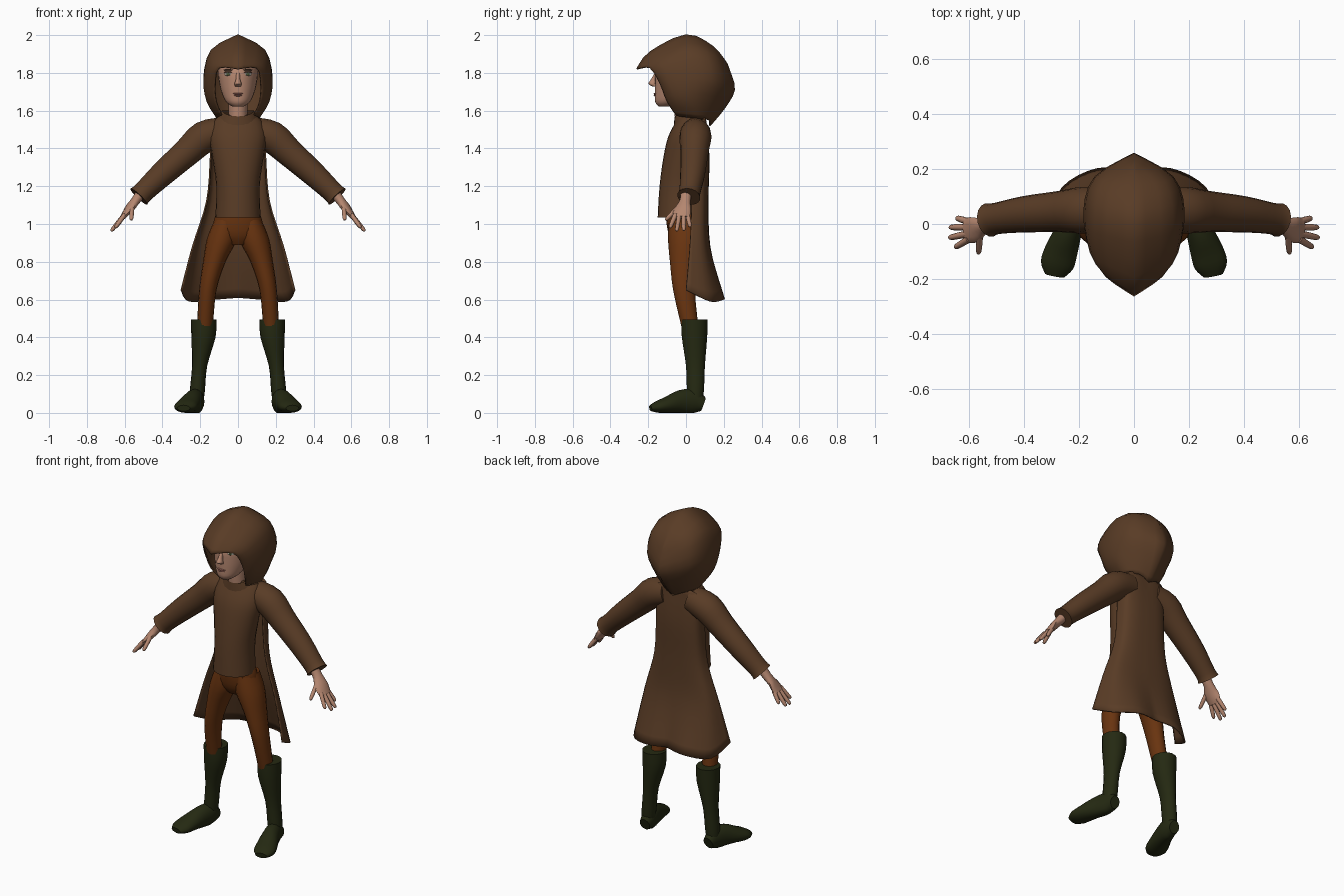
import bpy, bmesh, math
from mathutils import Vector

cube = bpy.data.objects.get("Cube")
if cube:
    bpy.data.objects.remove(cube, do_unlink=True)


def material(name, r, g, b):
    mat = bpy.data.materials.new(name)
    mat.use_nodes = True
    mat.diffuse_color = (r, g, b, 1)
    bsdf = next(n for n in mat.node_tree.nodes if n.type == "BSDF_PRINCIPLED")
    bsdf.inputs["Base Color"].default_value = (r, g, b, 1)
    bsdf.inputs["Roughness"].default_value = .8
    return mat


cloth = material("brown cloth", .1, .045, .019)
trouser = material("rust trousers", .14, .034, .005)
leather = material("dark green leather", .018, .022, .006)
skin = material("skin", .46, .24, .16)
lip = material("lips", .33, .13, .1)
white = material("eye white", .5, .48, .4)
iris = material("green iris", .08, .11, .04)
brow = material("dark brow", .06, .03, .015)
parts = []


def finish(name, bm, mat):
    """Turn a bmesh into a named object with one material."""
    bmesh.ops.recalc_face_normals(bm, faces=bm.faces)
    mesh = bpy.data.meshes.new(name)
    bm.to_mesh(mesh)
    bm.free()
    mesh.materials.append(mat)
    obj = bpy.data.objects.new(name, mesh)
    bpy.context.scene.collection.objects.link(obj)
    parts.append(obj)
    return obj


def spline(points, steps):
    """Smooth curve through points of any dimension."""
    p = [Vector(q) for q in points]
    out = []
    for i in range(len(p) - 1):
        a, b, c, d = p[max(i - 1, 0)], p[i], p[i + 1], p[min(i + 2, len(p) - 1)]
        for k in range(steps):
            t = k / steps
            out.append((b * 2 + (c - a) * t + (a * 2 - b * 5 + c * 4 - d) * t * t
                        + (b * 3 - a - c * 3 + d) * t ** 3) * .5)
    out.append(p[-1])
    return out


def loft(name, sections, mat, level=True, side=1, steps=3, sides=16, caps=True):
    """Loft ellipses (x, y, z, radius, radius); level rings or rings across the path."""
    rows = spline(sections, steps)
    centres = [Vector(r[:3]) for r in rows]
    bm = bmesh.new()
    rings = []
    for i, row in enumerate(rows):
        u, v = Vector((1, 0, 0)), Vector((0, 1, 0))
        if not level:
            along = centres[min(i + 1, len(rows) - 1)] - centres[max(i - 1, 0)]
            u = along.cross(Vector((0, 0, 1))).normalized()
            v = u.cross(along).normalized()
        ring = []
        for k in range(sides):
            a = math.tau * k / sides
            co = centres[i] + u * row[3] * math.cos(a) + v * row[4] * math.sin(a)
            ring.append(bm.verts.new((co.x * side, co.y, max(co.z, 0))))
        rings.append(ring)
    for a, b in zip(rings, rings[1:]):
        for k in range(sides):
            j = (k + 1) % sides
            bm.faces.new((a[k], a[j], b[j], b[k]))
    if caps:
        bm.faces.new(rings[0])
        bm.faces.new(rings[-1])
    return finish(name, bm, mat)


def sheet(name, rows, mat, steps=3):
    """Smooth half sheet through rows of points, mirrored and thickened."""
    columns = zip(*[spline(row, steps) for row in rows])
    grid = [spline(column, steps) for column in columns]
    bm = bmesh.new()
    verts = [[bm.verts.new((max(p.x, 0), p.y, p.z)) for p in line] for line in grid]
    for a, b in zip(verts, verts[1:]):
        for k in range(len(a) - 1):
            bm.faces.new((a[k], a[k + 1], b[k + 1], b[k]))
    obj = finish(name, bm, mat)
    mirror = obj.modifiers.new("mirror", "MIRROR")
    mirror.use_clip = True
    solid = obj.modifiers.new("thickness", "SOLIDIFY")
    solid.thickness = .008
    solid.offset = 0
    return obj


def ball(name, centre, radii, mat, turn=0):
    """Squashed sphere turned about z."""
    bm = bmesh.new()
    bmesh.ops.create_uvsphere(bm, u_segments=12, v_segments=8, radius=1)
    obj = finish(name, bm, mat)
    obj.location, obj.scale = centre, radii
    obj.rotation_euler.z = turn
    return obj


# Tunic, collar, neck and hips
loft("tunic", [(0, -.035, 1.035, .12, .115), (0, -.03, 1.2, .115, .11),
               (0, -.015, 1.35, .135, .105), (0, 0, 1.46, .15, .095),
               (0, .02, 1.54, .13, .075), (0, .025, 1.58, .09, .06)], cloth, sides=24)
collar = loft("collar", [(0, .02, 1.55, .11, .085), (0, .01, 1.6, .085, .07)],
              cloth, caps=False, sides=24)
for vert in collar.data.vertices:
    vert.co.z += min(vert.co.y, 0) * .5
loft("neck", [(0, 0, 1.5, .05, .055), (0, -.01, 1.66, .05, .055)], skin)
loft("hips", [(0, -.02, 1.08, .1, .085), (0, -.015, 1.02, .128, .09),
              (0, -.005, .94, .125, .085), (0, 0, .89, .06, .06)], trouser, sides=20)

# Long open coat tail, rows from the shoulders to the hem
sheet("coat_tail", [
    [(0, .1, 1.57), (.07, .1, 1.57), (.13, .085, 1.55), (.14, .03, 1.54)],
    [(0, .12, 1.36), (.08, .115, 1.36), (.135, .09, 1.36), (.145, .03, 1.36)],
    [(0, .115, 1.12), (.09, .11, 1.12), (.15, .085, 1.12), (.165, .03, 1.12)],
    [(0, .125, .88), (.12, .12, .88), (.21, .09, .88), (.24, .02, .88)],
    [(0, .185, .61), (.13, .2, .6), (.26, .13, .59), (.3, 0, .65)]], cloth, 4)

# Hood, arches from the face opening to the back seam
sheet("hood", [
    [(0, -.26, 1.82), (.1, -.19, 1.825), (.12, -.135, 1.74), (.115, -.1, 1.65), (.085, -.05, 1.575)],
    [(0, -.19, 1.91), (.13, -.13, 1.86), (.16, -.09, 1.75), (.15, -.05, 1.65), (.1, -.02, 1.57)],
    [(0, 0, 2), (.14, .02, 1.92), (.18, .05, 1.77), (.16, .05, 1.65), (.11, .06, 1.56)],
    [(0, .14, 1.94), (.11, .15, 1.89), (.14, .17, 1.76), (.1, .15, 1.64), (.06, .12, 1.55)],
    [(0, .215, 1.85), (0, .23, 1.81), (0, .255, 1.71), (0, .2, 1.61), (0, .125, 1.52)]], cloth)

# Head and face
loft("head", [(0, -.11, 1.622, .03, .035), (0, -.09, 1.645, .062, .073),
              (0, -.06, 1.69, .085, .105), (0, -.035, 1.75, .1, .13),
              (0, -.02, 1.81, .105, .14), (0, 0, 1.88, .09, .12),
              (0, .01, 1.93, .05, .07)], skin, sides=24)
loft("nose", [(0, -.155, 1.8, .01, .01), (0, -.168, 1.765, .012, .018),
              (0, -.177, 1.742, .019, .022), (0, -.162, 1.728, .015, .015)], skin, sides=12)
ball("upper_lip", (0, -.16, 1.69), (.027, .012, .005), lip)
ball("lower_lip", (0, -.159, 1.681), (.022, .012, .006), lip)

for side, label in ((1, "left"), (-1, "right")):
    # Eye
    turn = side * .4
    ball(label + "_eye", (side * .052, -.142, 1.793), (.022, .009, .009), white, turn)
    ball(label + "_iris", (side * .052, -.147, 1.793), (.009, .007, .008), iris, turn)
    ball(label + "_lash", (side * .052, -.143, 1.804), (.025, .009, .003), brow, turn)
    ball(label + "_brow", (side * .052, -.142, 1.816), (.028, .008, .004), brow, turn)

    # Sleeve
    loft(label + "_sleeve", [(.08, .05, 1.49, .075, .075), (.18, .05, 1.46, .085, .085),
                             (.27, .045, 1.38, .075, .075), (.4, .035, 1.265, .066, .066),
                             (.5, .02, 1.17, .057, .057), (.525, .015, 1.145, .062, .062)],
         cloth, False, side)

    # Hand
    loft(label + "_palm", [(.51, 0, 1.165, .03, .028), (.545, -.005, 1.12, .03, .024),
                           (.58, -.02, 1.075, .047, .02), (.61, -.025, 1.035, .045, .014)],
         skin, False, side, sides=12)
    fingers = {"index": ((.6, -.055, 1.05), (.65, -.085, .98)),
               "middle": ((.6, -.035, 1.05), (.672, -.05, .962)),
               "ring": ((.6, -.012, 1.05), (.67, -.012, .965)),
               "little": ((.6, .008, 1.05), (.645, .022, .985)),
               "thumb": ((.56, -.03, 1.1), (.565, -.108, 1.02))}
    for finger, (base, tip) in fingers.items():
        base, tip = Vector(base), Vector(tip)
        path = [(*base.lerp(tip, t), r, r)
                for t, r in ((0, .013), (.5, .012), (.9, .01), (1, .004))]
        loft(f"{label}_{finger}_finger", path, skin, False, side, 2, 8)

    # Trouser leg
    loft(label + "_leg", [(.065, -.005, 1.02, .06, .085), (.085, -.005, .92, .08, .09),
                          (.125, -.01, .8, .06, .075), (.16, -.01, .65, .046, .058),
                          (.175, .02, .46, .042, .045)], trouser, True, side)

    # Boot shaft and foot
    loft(label + "_boot_shaft", [(.182, .045, .495, .067, .07), (.183, .045, .4, .064, .067),
                                 (.203, .05, .25, .04, .05), (.215, .05, .12, .04, .045),
                                 (.22, .05, .04, .035, .035)], leather, True, side)
    loft(label + "_boot_foot", [(.215, .092, .045, .032, .037), (.22, .04, .06, .043, .065),
                                (.24, -.03, .058, .05, .062), (.265, -.1, .042, .06, .044),
                                (.28, -.15, .032, .06, .032), (.288, -.188, .025, .035, .016)],
         leather, False, side)

# Smooth shading with crisp rims
for obj in bpy.context.selected_objects:
    obj.select_set(False)
for obj in parts:
    obj.select_set(True)
bpy.context.view_layer.objects.active = parts[0]
bpy.ops.object.shade_smooth_by_angle(angle=math.radians(45))
